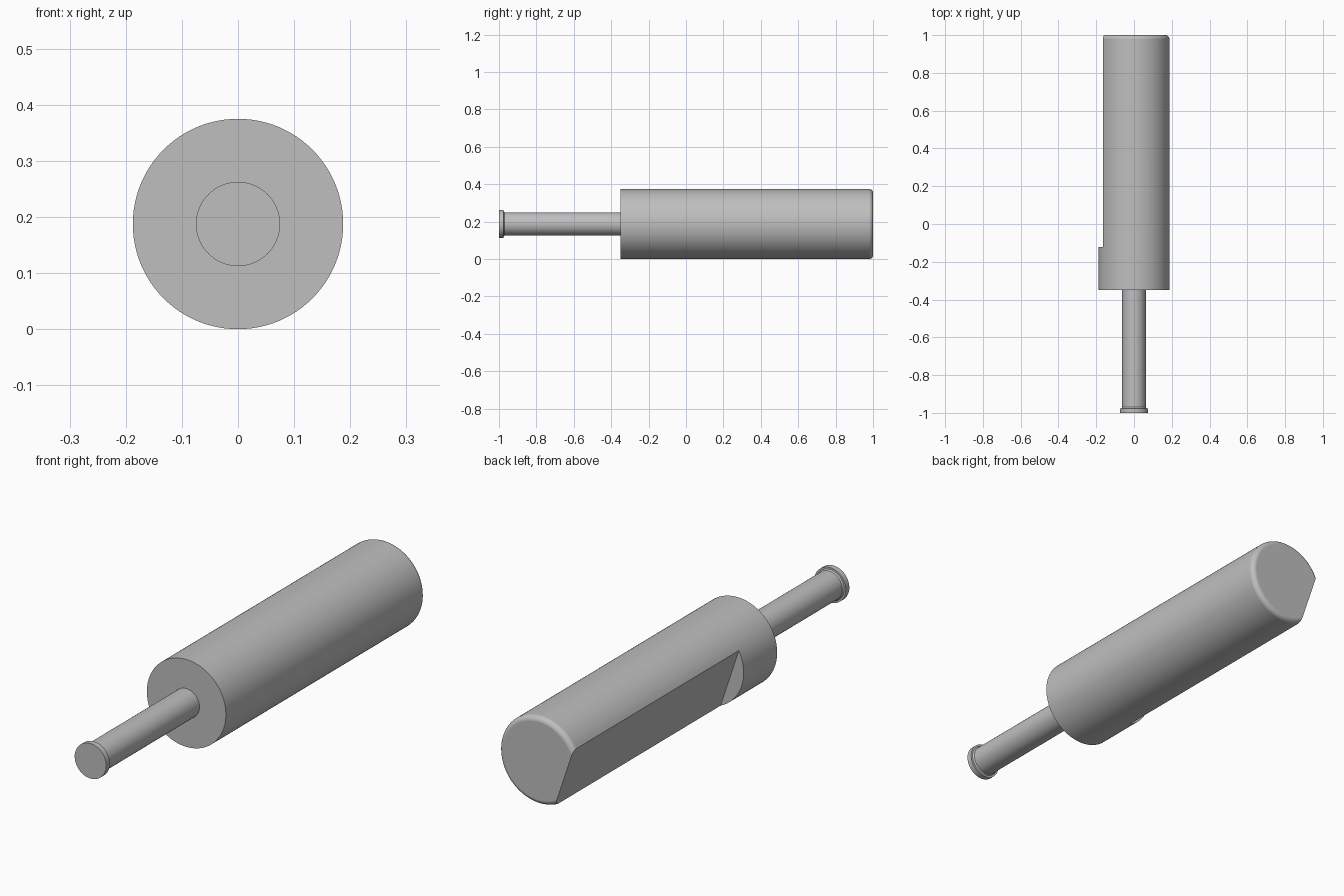
import bpy, bmesh
from math import sin, cos, pi, radians
from mathutils import Matrix, Vector

if "Cube" in bpy.data.objects:
    bpy.data.objects.remove(bpy.data.objects["Cube"], do_unlink=True)

RADIUS = 0.1875          # body radius, also the height of the axis
SHOULDER = -0.35         # front of the body
FLAT_START = -0.123      # front end of the ground flat

steel = bpy.data.materials.new("plain grey steel")
steel.use_nodes = True
grey = (0.52, 0.52, 0.52, 1)
steel.diffuse_color = grey
steel.node_tree.nodes["Principled BSDF"].inputs["Base Color"].default_value = grey


def add_object(name, bm):
    bmesh.ops.recalc_face_normals(bm, faces=bm.faces)
    mesh = bpy.data.meshes.new(name)
    bm.to_mesh(mesh)
    bm.free()
    mesh.materials.append(steel)
    obj = bpy.data.objects.new(name, mesh)
    bpy.context.collection.objects.link(obj)
    return obj


def turn(name, profile, steps=96):
    """Turn (radius, y) points around the lengthwise axis and cap both ends."""
    bm = bmesh.new()
    verts = [bm.verts.new((r, y, RADIUS)) for r, y in profile]
    edges = [bm.edges.new(pair) for pair in zip(verts, verts[1:])]
    bmesh.ops.spin(bm, geom=verts + edges, cent=(0, 0, RADIUS), axis=(0, 1, 0),
                   angle=2 * pi, steps=steps)
    bmesh.ops.remove_doubles(bm, verts=bm.verts, dist=1e-5)
    bmesh.ops.holes_fill(bm, edges=[e for e in bm.edges if e.is_boundary], sides=0)
    return add_object(name, bm)


def select_only(obj):
    bpy.ops.object.select_all(action='DESELECT')
    obj.select_set(True)
    bpy.context.view_layer.objects.active = obj


def smooth(obj):
    select_only(obj)
    bpy.ops.object.shade_smooth_by_angle(angle=radians(30))
    weighted = obj.modifiers.new("even shading", 'WEIGHTED_NORMAL')
    weighted.keep_sharp = True


# Body: cylinder with a sharp shoulder and a rounded rear edge
fillet = 0.022
rear = [(RADIUS - fillet + fillet * cos(a), 1 - fillet + fillet * sin(a))
        for a in (i * pi / 12 for i in range(7))]
body = turn("body", [(RADIUS, SHOULDER)] + rear)

# Flat along the right side, tilted slightly downward
tilt, depth, size = radians(18.5), 0.128, 0.4
length = 1.1 - FLAT_START
axis_point = Vector((0, FLAT_START + length / 2, RADIUS))
bm = bmesh.new()
bmesh.ops.create_cube(bm, size=1, matrix=Matrix.Translation(axis_point)
                      @ Matrix.Rotation(-tilt, 4, 'Y')
                      @ Matrix.Translation((-depth - size / 2, 0, 0))
                      @ Matrix.Diagonal((size, length, 2 * size, 1)))
cutter = add_object("flat_cutter", bm)
cutter.hide_render = True
cut = body.modifiers.new("flat", 'BOOLEAN')
cut.operation = 'DIFFERENCE'
cut.solver = 'EXACT'
cut.object = cutter
select_only(body)
bpy.ops.object.modifier_apply(modifier=cut.name)
bpy.data.objects.remove(cutter, do_unlink=True)
smooth(body)

# Pin: thin rod with a small flanged tip
pin = turn("pin", [(0.075, -1), (0.075, -0.976), (0.067, -0.976),
                   (0.0625, -0.97), (0.0625, SHOULDER + 0.01)], 64)
smooth(pin)
